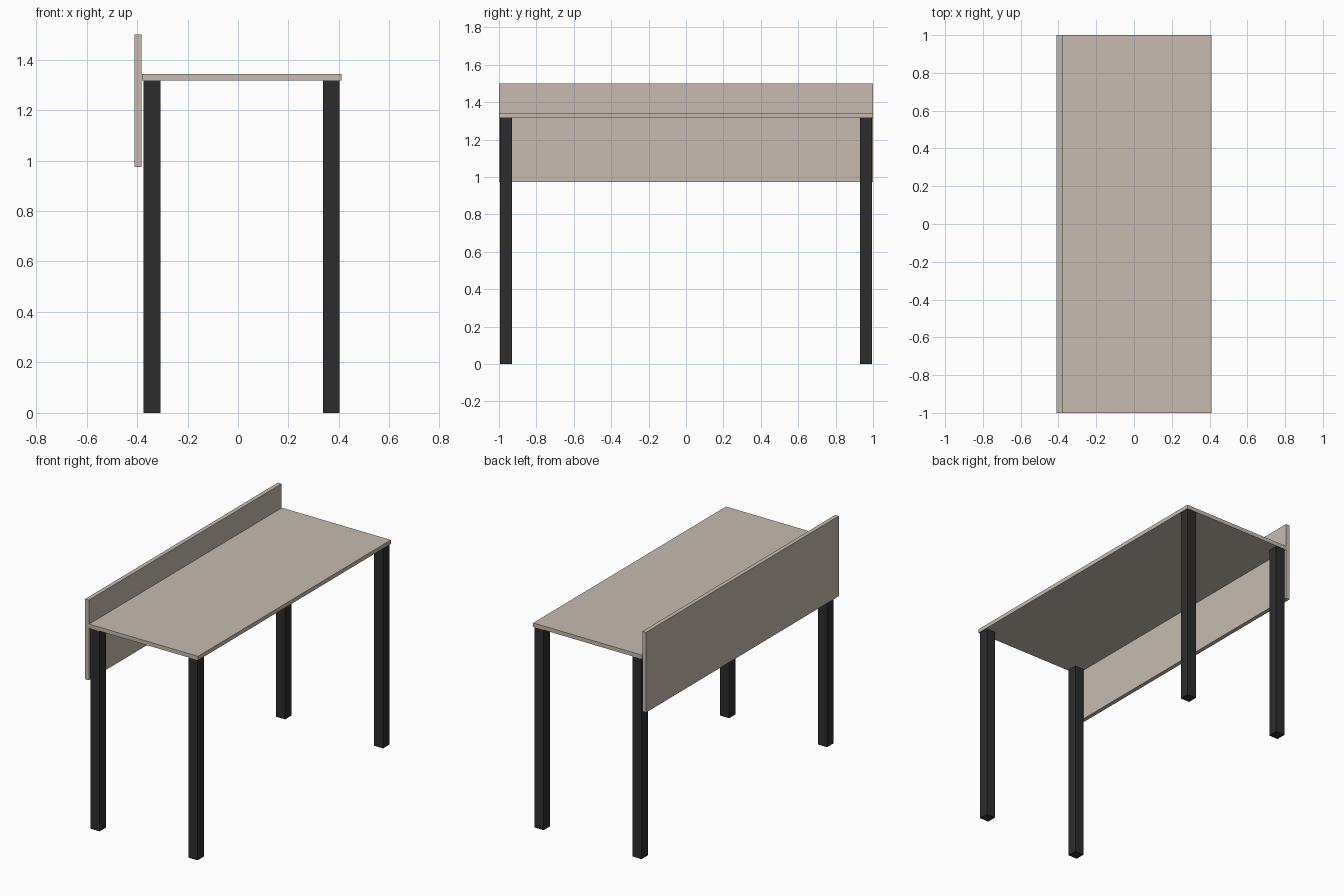
import bpy

cube = bpy.data.objects.get("Cube")
if cube:
    bpy.data.objects.remove(cube, do_unlink=True)


def material(name, colour):
    mat = bpy.data.materials.new(name)
    mat.use_nodes = True
    mat.diffuse_color = (*colour, 1)
    mat.node_tree.nodes["Principled BSDF"].inputs["Base Color"].default_value = (*colour, 1)
    return mat


def box(name, low, high, mat):
    """Box spanning two opposite corners."""
    centre = [(a + b) / 2 for a, b in zip(low, high)]
    bpy.ops.mesh.primitive_cube_add(size=1, location=centre)
    obj = bpy.context.object
    obj.name = name
    obj.scale = [b - a for a, b in zip(low, high)]
    bpy.ops.object.transform_apply(location=False, rotation=False, scale=True)
    obj.data.materials.append(mat)
    return obj


board = material("warm beige board", (0.57, 0.50, 0.435))
metal = material("charcoal metal", (0.026, 0.026, 0.026))

TOP_UNDERSIDE = 1.317
LEG = 0.066

# Desktop and the privacy panel along its right edge
box("desktop", (-0.381, -1, TOP_UNDERSIDE), (0.41, 1, 1.343), board)
box("privacy_panel", (-0.41, -1, 0.974), (-0.383, 1, 1.5), board)

# Four square legs
for side, x in (("right", -0.374), ("left", 0.337)):
    for end, y in (("front", -0.995), ("back", 0.995 - LEG)):
        box(f"{end}_{side}_leg", (x, y, 0), (x + LEG, y + LEG, TOP_UNDERSIDE), metal)
